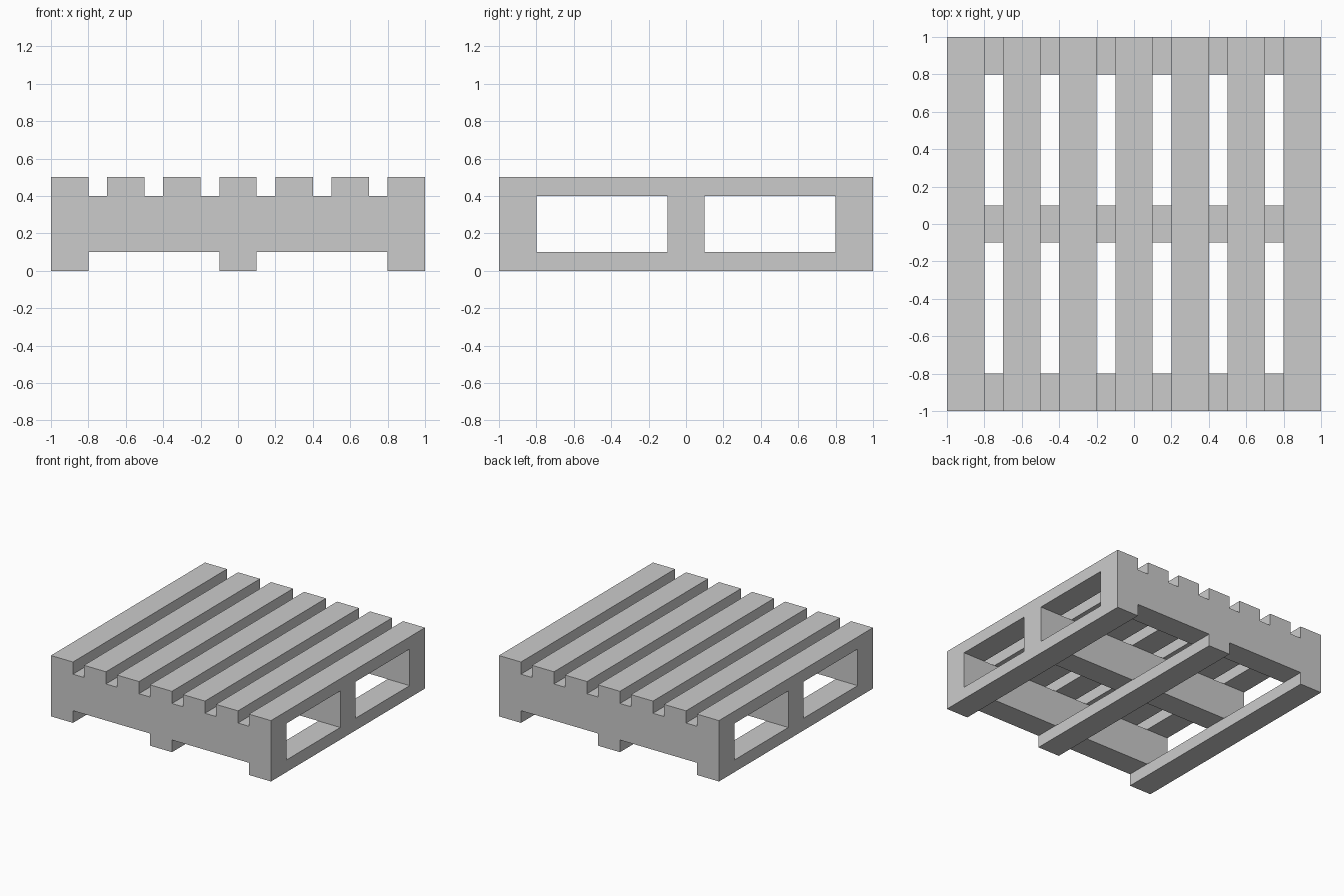
import bpy

if "Cube" in bpy.data.objects:
    bpy.data.objects.remove(bpy.data.objects["Cube"])


def board(name, x, y, z):
    """Box spanning the given (min, max) ranges."""
    spans = (x, y, z)
    bpy.ops.mesh.primitive_cube_add(size=1, location=[(a + b) / 2 for a, b in spans])
    obj = bpy.context.object
    obj.name = name
    obj.scale = [b - a for a, b in spans]
    bpy.ops.object.transform_apply(location=False, rotation=False, scale=True)
    return obj


FULL = (-1, 1)
HALF = 0.1  # half the width of every board

# Deck slats running front to back
for i in range(7):
    x = (i - 3) * 0.3
    board(f"deck_slat_{i + 1}", (x - HALF, x + HALF), FULL, (0.4, 0.5))

# Cross beams (side to side) and bottom runners (front to back)
for i, c in enumerate((-0.9, 0, 0.9)):
    span = (c - HALF, c + HALF)
    board(f"cross_beam_{i + 1}", FULL, span, (0.1, 0.4))
    board(f"bottom_runner_{i + 1}", span, FULL, (0, 0.1))
